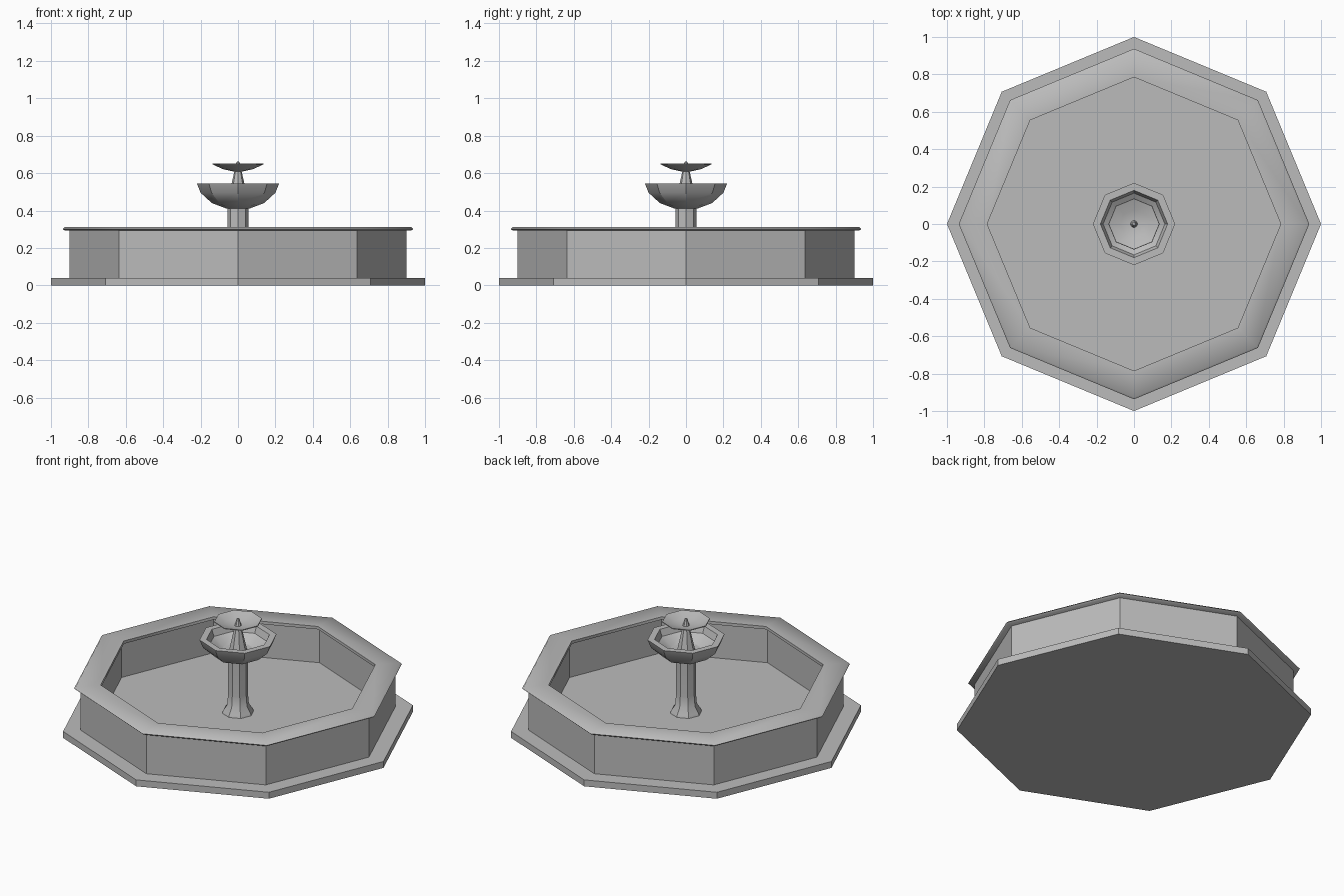
import bpy, bmesh, math

cube = bpy.data.objects.get("Cube")
if cube:
    bpy.data.objects.remove(cube, do_unlink=True)

SIDES = 8

stone = bpy.data.materials.new("grey stone")
stone.use_nodes = True
grey = (0.5, 0.5, 0.5, 1)
stone.diffuse_color = grey
stone.node_tree.nodes["Principled BSDF"].inputs["Base Color"].default_value = grey


def lathe(name, profile, closed=False, angle=30):
    """Turn a (radius, height) profile into an eight-sided part."""
    bm = bmesh.new()
    rings = []
    for r, z in profile:
        if r == 0:
            rings.append([bm.verts.new((0, 0, z))] * SIDES)
        else:
            turns = [2 * math.pi * i / SIDES for i in range(SIDES)]
            rings.append([bm.verts.new((r * math.cos(a), r * math.sin(a), z)) for a in turns])
    pairs = list(zip(rings, rings[1:]))
    if closed:
        pairs.append((rings[-1], rings[0]))
    for low, high in pairs:
        for i in range(SIDES):
            j = (i + 1) % SIDES
            corners = dict.fromkeys((low[i], low[j], high[j], high[i]))
            bm.faces.new(list(corners))
    bmesh.ops.recalc_face_normals(bm, faces=bm.faces)
    mesh = bpy.data.meshes.new(name)
    bm.to_mesh(mesh)
    bm.free()
    mesh.materials.append(stone)
    obj = bpy.data.objects.new(name, mesh)
    bpy.context.collection.objects.link(obj)
    bpy.ops.object.select_all(action="DESELECT")
    obj.select_set(True)
    bpy.context.view_layer.objects.active = obj
    bpy.ops.object.shade_smooth_by_angle(angle=math.radians(angle))
    return obj


# Ground slab and pool
lathe("base_slab", [(0, 0), (1, 0), (1, 0.04), (0, 0.04)])
lathe("pool_floor", [(0, 0.04), (0.82, 0.04), (0.82, 0.08), (0, 0.08)])
lathe("pool_wall", [(0.9, 0.04), (0.9, 0.3), (0.8, 0.3), (0.8, 0.04)], closed=True)

# Coping with a softened outer edge
lathe("pool_rim", [(0.785, 0.293), (0.927, 0.293), (0.937, 0.302),
                   (0.927, 0.311), (0.785, 0.311)], closed=True, angle=50)

# Pedestal with a flared foot
lathe("column", [(0, 0.08), (0.09, 0.08), (0.085, 0.095), (0.062, 0.13),
                 (0.056, 0.2), (0.056, 0.42), (0, 0.42)])

# Large bowl: outer shell, lip, hollow inside
lathe("lower_bowl", [(0, 0.41), (0.06, 0.41), (0.14, 0.44), (0.2, 0.495), (0.22, 0.545),
                     (0.18, 0.545), (0.165, 0.505), (0.1, 0.46), (0, 0.45)])

# Tapered stem and small dish
lathe("upper_stem", [(0, 0.44), (0.055, 0.45), (0.034, 0.545), (0.018, 0.615), (0, 0.615)])
lathe("upper_dish", [(0, 0.608), (0.025, 0.609), (0.08, 0.621), (0.137, 0.647),
                     (0.135, 0.651), (0.075, 0.628), (0, 0.615)])

# Water spout
lathe("spout", [(0, 0.614), (0.02, 0.616), (0.008, 0.66), (0, 0.662)])
